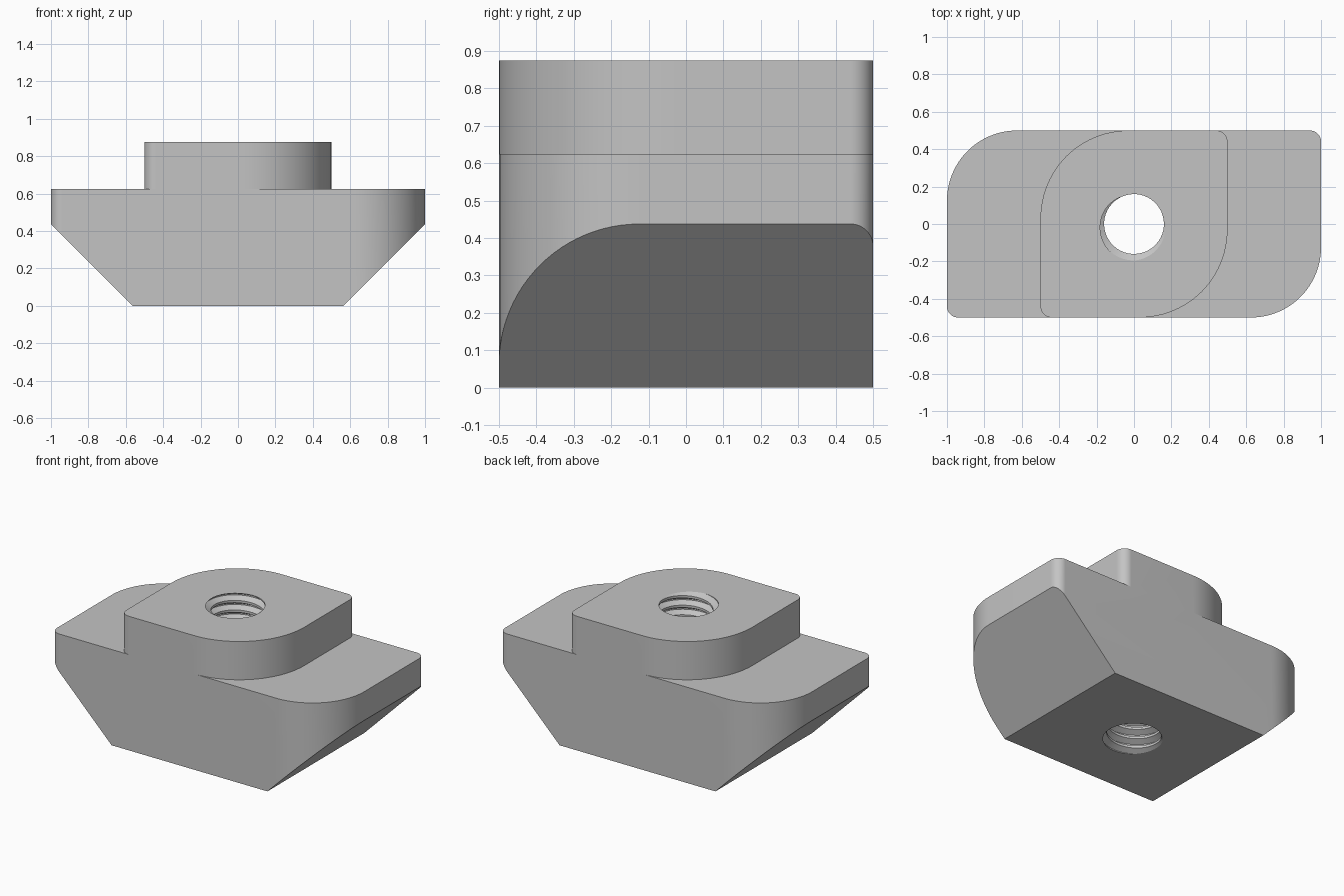
import bpy, bmesh
from math import pi, sin, cos, radians
from mathutils import Vector

if "Cube" in bpy.data.objects:
    bpy.data.objects.remove(bpy.data.objects["Cube"])

steel = bpy.data.materials.new("steel_grey")
steel.use_nodes = True
GREY = (0.55, 0.55, 0.55, 1)
steel.diffuse_color = GREY
steel.node_tree.nodes["Principled BSDF"].inputs["Base Color"].default_value = GREY


def make_object(name, bm):
    bmesh.ops.recalc_face_normals(bm, faces=bm.faces)
    mesh = bpy.data.meshes.new(name)
    bm.to_mesh(mesh)
    bm.free()
    mesh.materials.append(steel)
    obj = bpy.data.objects.new(name, mesh)
    bpy.context.collection.objects.link(obj)
    return obj


def rounded_block(hx, hy, big, small, z0, z1, segments=24):
    """Block with two opposite large corners and two small ones."""
    bm = bmesh.new()
    corners = [(1, 1, small), (-1, 1, big), (-1, -1, small), (1, -1, big)]
    verts = []
    for q, (sx, sy, r) in enumerate(corners):
        for i in range(segments + 1):
            a = (q + i / segments) * pi / 2
            verts.append(bm.verts.new((sx * (hx - r) + r * cos(a),
                                       sy * (hy - r) + r * sin(a), z0)))
    face = bm.faces.new(verts)
    ext = bmesh.ops.extrude_face_region(bm, geom=[face])
    top = [v for v in ext["geom"] if isinstance(v, bmesh.types.BMVert)]
    bmesh.ops.translate(bm, verts=top, vec=(0, 0, z1 - z0))
    return bm


def thread_cutter(minor, major, pitch, z_top, start, turns, segments=48):
    """Solid screw with a flat-crested V thread, longer than the bore."""
    bm = bmesh.new()
    profile = [(-3 / 8, minor), (-1 / 16, major), (1 / 16, major), (3 / 8, minor)]
    rows = []
    for t in range(turns):
        for f, r in profile:
            row = []
            for i in range(segments):
                u = i / segments
                a = 2 * pi * u + start
                z = z_top + pitch * (t - turns + 4 + f + u)
                row.append(bm.verts.new((r * cos(a), r * sin(a), z)))
            rows.append(row)
    # Each row continues into the row one turn higher
    n = len(profile)
    strips = [rows[k] + [rows[k + n][0]] for k in range(len(rows) - n)]
    for low, high in zip(strips, strips[1:]):
        for i in range(segments):
            bm.faces.new((low[i], low[i + 1], high[i + 1], high[i]))
    for row in rows[-n:]:
        bmesh.ops.delete(bm, geom=row[1:], context='VERTS')
    # Close both ends with fans
    edges = [e for e in bm.edges if e.is_boundary]
    for upper in (False, True):
        mid = z_top - pitch * turns / 2
        ring = [e for e in edges if (e.verts[0].co.z > mid) == upper]
        z = sum(e.verts[0].co.z for e in ring) / len(ring)
        hub = bm.verts.new((0, 0, z))
        for e in ring:
            bm.faces.new((e.verts[0], e.verts[1], hub))
    return bm


def boolean(target, tool, operation):
    mod = target.modifiers.new(operation, 'BOOLEAN')
    mod.operation, mod.solver, mod.object = operation, 'EXACT', tool
    bpy.context.view_layer.objects.active = target
    bpy.ops.object.modifier_apply(modifier=mod.name)
    bpy.data.objects.remove(tool)


# Base with 45 degree undercuts at both ends
bm = rounded_block(1, 0.5, 0.375, 0.06, 0, 0.625)
for s in (1, -1):
    cut = bmesh.ops.bisect_plane(
        bm, geom=bm.verts[:] + bm.edges[:] + bm.faces[:],
        plane_co=Vector((s * 0.5625, 0, 0)), plane_no=Vector((s, 0, -1)),
        clear_outer=True)
    bmesh.ops.holes_fill(bm, edges=[e for e in bm.edges if e.is_boundary], sides=0)
bmesh.ops.remove_doubles(bm, verts=bm.verts, dist=0.00001)
nut = make_object("slot_nut", bm)

# Raised key on top, merged into the base
key = make_object("raised_key", rounded_block(0.5, 0.5, 0.47, 0.06, 0.3, 0.875))
boolean(nut, key, 'UNION')

# Threaded through hole
screw = make_object("thread_cutter",
                    thread_cutter(0.16, 0.195, 0.0625, 0.875, radians(250), 22))
boolean(nut, screw, 'DIFFERENCE')

bpy.ops.object.select_all(action='DESELECT')
nut.select_set(True)
bpy.context.view_layer.objects.active = nut
bpy.ops.object.shade_smooth_by_angle(angle=radians(25))
